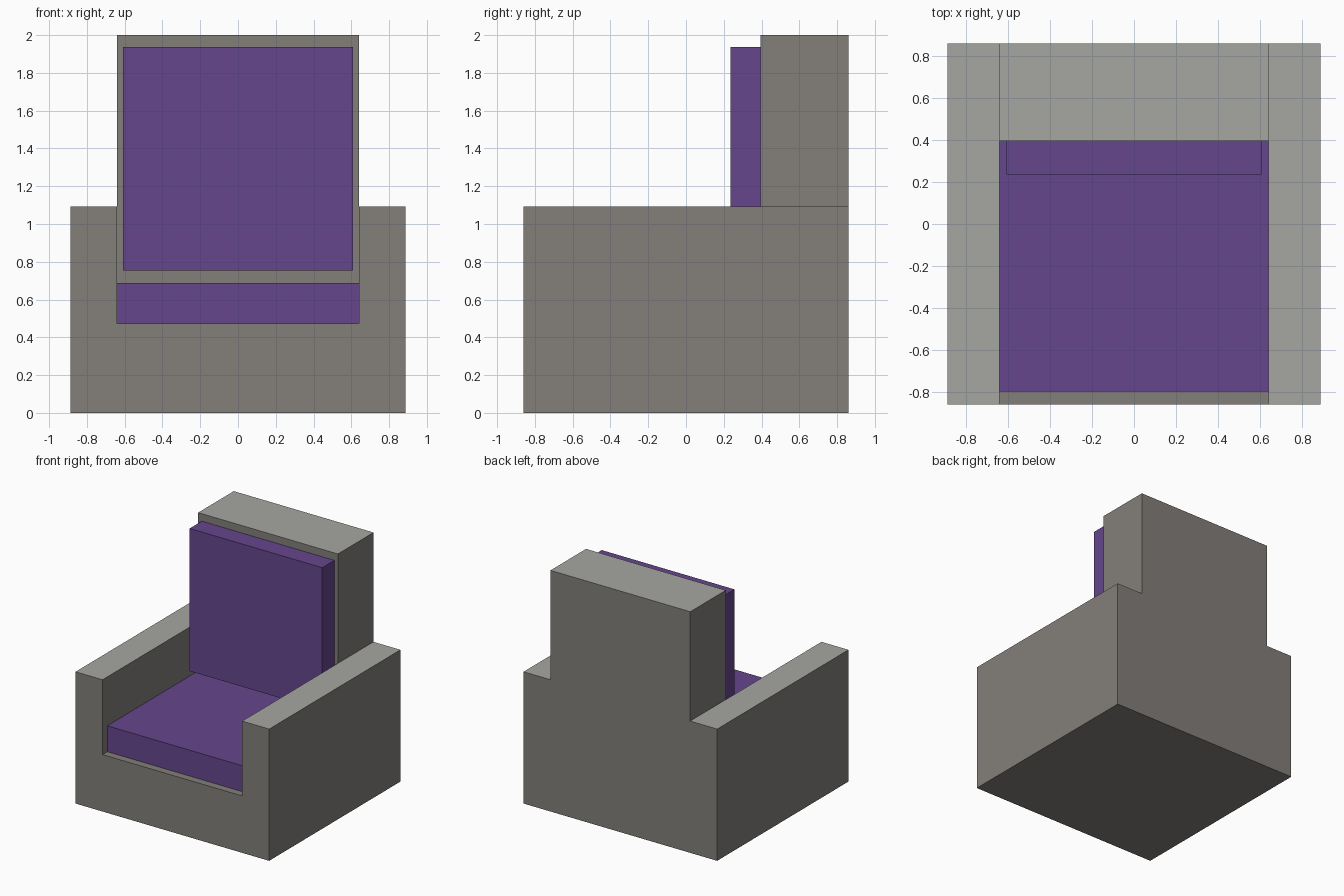
import bpy, bmesh

if "Cube" in bpy.data.objects:
    bpy.data.objects.remove(bpy.data.objects["Cube"])

def material(name, rgb):
    """Flat colour from 0-255 sRGB, stored as linear."""
    lin = [((c / 255 + 0.055) / 1.055) ** 2.4 for c in rgb]
    m = bpy.data.materials.new(name)
    m.diffuse_color = (*lin, 1)
    m.use_nodes = True
    m.node_tree.nodes["Principled BSDF"].inputs["Base Color"].default_value = m.diffuse_color
    return m

GREY = material("warm grey", (131, 127, 122))
LIGHT = material("light grey", (166, 166, 161))
PURPLE = material("purple", (101, 70, 140))

def finish(name, bm, mats):
    mesh = bpy.data.meshes.new(name)
    bm.to_mesh(mesh)
    bm.free()
    for m in mats:
        mesh.materials.append(m)
    ob = bpy.data.objects.new(name, mesh)
    bpy.context.collection.objects.link(ob)
    return ob

def box(name, lo, hi, mat):
    bm = bmesh.new()
    bmesh.ops.create_cube(bm, size=1)
    for v in bm.verts:
        v.co = [(a + b) / 2 + c * (b - a) for a, b, c in zip(lo, hi, v.co)]
    return finish(name, bm, [mat])

# Key dimensions
W, D, IN = 0.888, 0.86, 0.641             # half width, half depth, inner half width
BACK_Y = 0.394                            # front of the backrest
BASE_Z, ARM_Z, TOP_Z = 0.472, 1.093, 2.0

# Frame: one seamless shell of base, arms and backrest, made from solid grid cells
cuts = ([-W, -IN, IN, W], [-D, BACK_Y, D], [0, BASE_Z, ARM_Z, TOP_Z])

def solid(c):
    x, y, z = c
    if not (0 <= x < 3 and 0 <= y < 2 and z >= 0):
        return False
    levels = 2 if x != 1 else (1, 3)[y]   # arms, then seat well / backrest
    return z < levels

bm = bmesh.new()
for cell in [(x, y, z) for x in range(3) for y in range(2) for z in range(3)]:
    if not solid(cell):
        continue
    for axis in range(3):
        for side in (0, 1):
            nb = list(cell)
            nb[axis] += 2 * side - 1
            if solid(nb):
                continue
            u, v = (axis + 1) % 3, (axis + 2) % 3
            ring = []
            for du, dv in ((0, 0), (1, 0), (1, 1), (0, 1)):
                i = list(cell)
                i[axis] += side
                i[u] += du
                i[v] += dv
                ring.append(bm.verts.new([cuts[k][i[k]] for k in range(3)]))
            bm.faces.new(ring if side else ring[::-1])
bmesh.ops.remove_doubles(bm, verts=bm.verts, dist=1e-4)
bmesh.ops.dissolve_limit(bm, angle_limit=0.01, verts=bm.verts, edges=bm.edges)
bm.normal_update()
# Lighter tops on the arms and backrest
for f in bm.faces:
    f.material_index = int(f.normal.z > 0.9 and f.calc_center_median().z > 1)
finish("chair_frame", bm, [GREY, LIGHT])

# Cushions
box("seat_cushion", (-IN, -0.797, BASE_Z), (IN, BACK_Y, 0.687), PURPLE)
box("back_cushion", (-0.608, 0.235, 0.755), (0.608, BACK_Y, 1.938), PURPLE)
